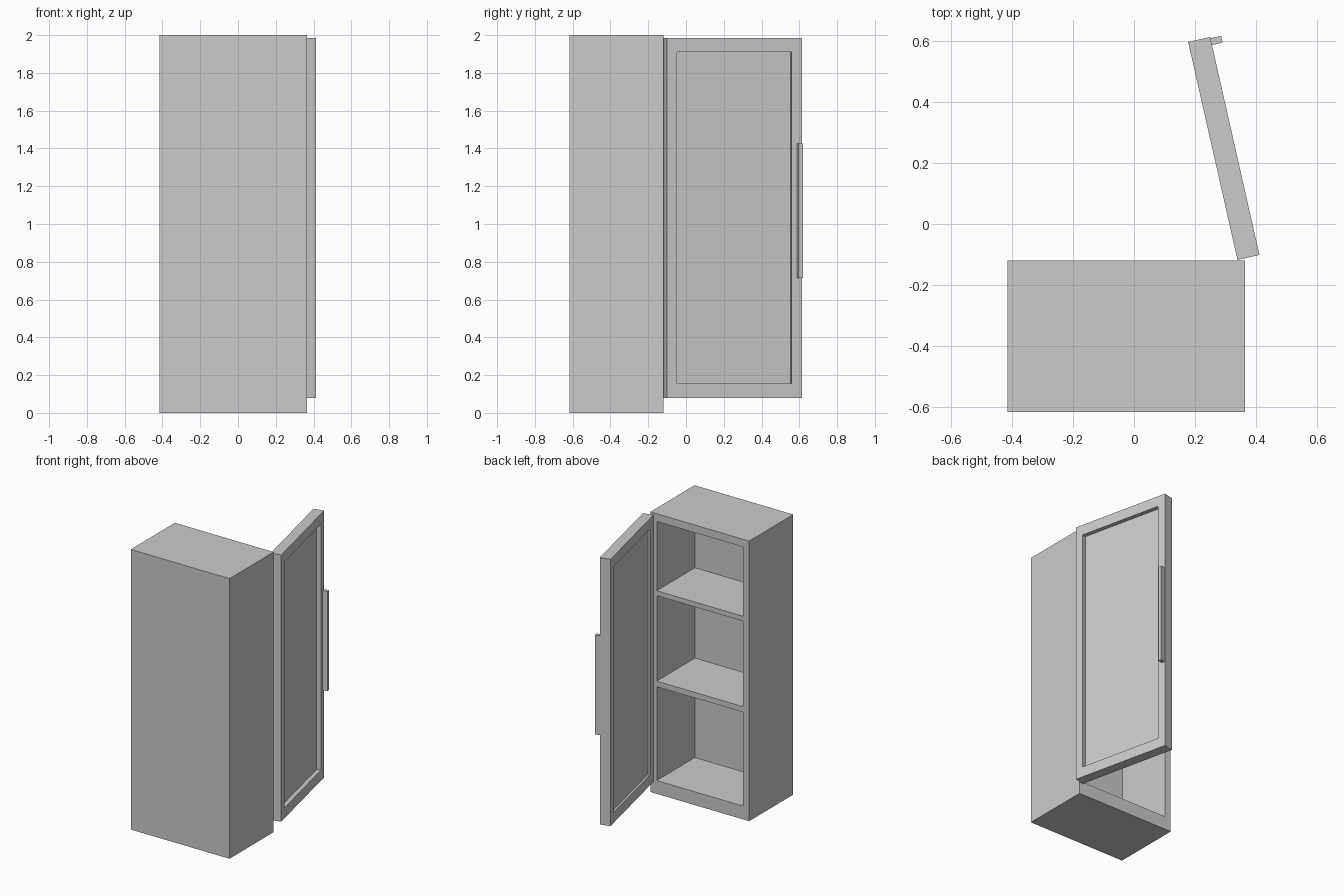
import bpy, bmesh
from math import radians
from mathutils import Matrix, Vector

if "Cube" in bpy.data.objects:
    bpy.data.objects.remove(bpy.data.objects["Cube"])


def box(name, lo, hi):
    """Axis-aligned box between two corners, in local coordinates."""
    lo, hi = Vector(lo), Vector(hi)
    bm = bmesh.new()
    bmesh.ops.create_cube(bm, size=1, matrix=Matrix.Translation((lo + hi) / 2)
                          @ Matrix.Diagonal((*(hi - lo), 1)))
    me = bpy.data.meshes.new(name)
    bm.to_mesh(me)
    bm.free()
    ob = bpy.data.objects.new(name, me)
    bpy.context.collection.objects.link(ob)
    return ob


def carve(ob, cuts):
    """Cut box-shaped pockets out of an object."""
    for lo, hi in cuts:
        cutter = box("cutter", lo, hi)
        cutter.hide_render = True
        mod = ob.modifiers.new("pocket", 'BOOLEAN')
        mod.operation, mod.solver, mod.object = 'DIFFERENCE', 'EXACT', cutter
        bpy.context.view_layer.objects.active = ob
        bpy.ops.object.modifier_apply(modifier=mod.name)
        bpy.data.objects.remove(cutter)


# Cabinet: three compartments open at the +y side, leaving two shelves
cabinet = box("cabinet_body", (-0.415, -0.617, 0), (0.365, -0.12, 2))
carve(cabinet, [((-0.365, -0.55, z0), (0.315, 0, z1))
                for z0, z1 in ((0.095, 0.765), (0.805, 1.415), (1.45, 1.945))])

# Door: local x = thickness (outside is +x), local y = away from the hinge
T, L = 0.074, 0.734
door = box("door", (0, 0, 0.08), (T, L, 1.985))
carve(door, [((x0, 0.055, 0.155), (x1, L - 0.056, 1.91))
             for x0, x1 in ((-0.1, 0.015), (T - 0.03, 0.2))])

# Handle on the outside, near the free edge
handle = box("door_handle", (T, 0.707, 0.715), (0.11, 0.73, 1.425))

# Swing the door open about its hinge corner
for ob in (door, handle):
    ob.location = (0.34, -0.118, 0)
    ob.rotation_euler.z = radians(12.75)
